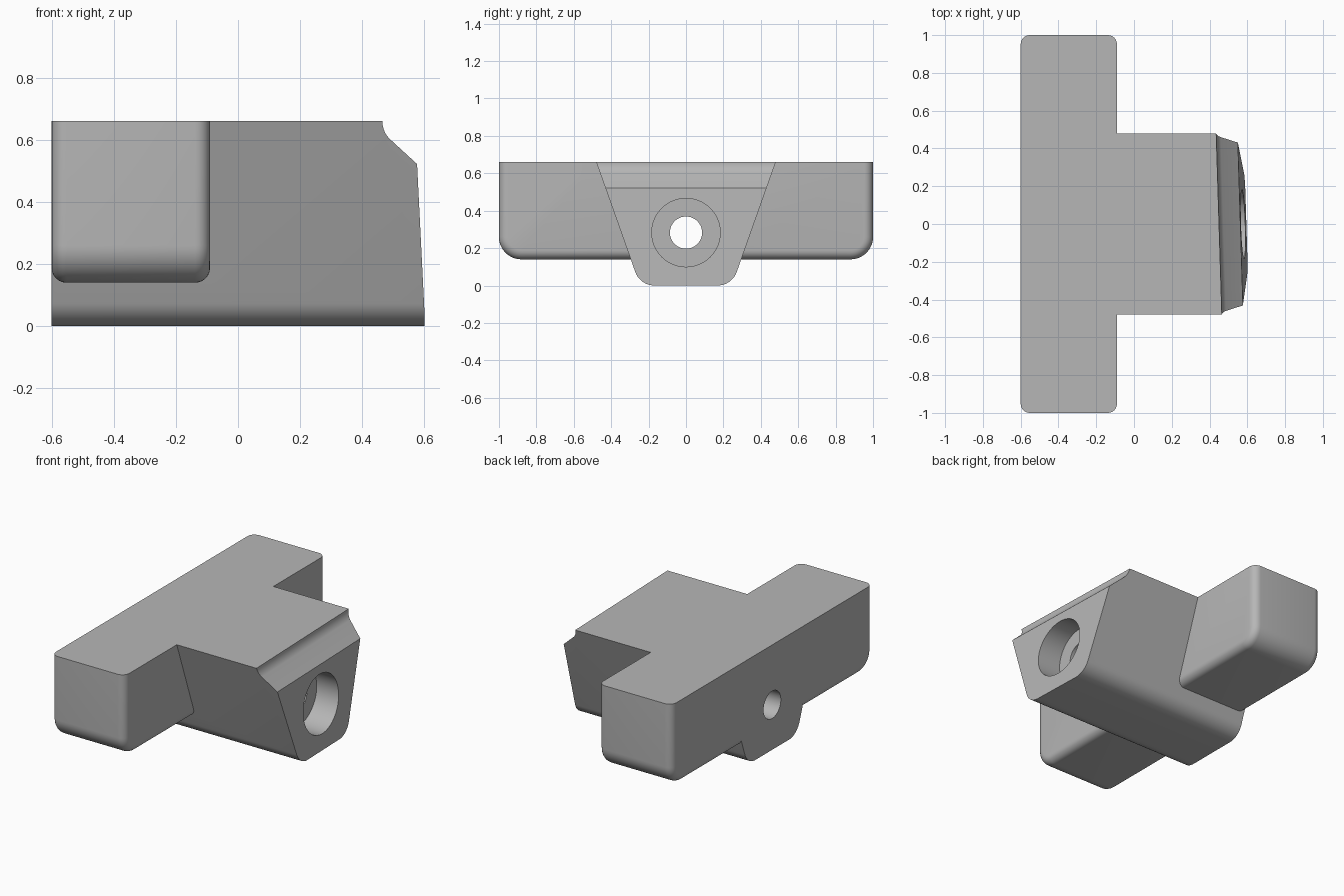
import bpy, bmesh, math
from mathutils import Vector

scene = bpy.context.scene
if "Cube" in bpy.data.objects:
    bpy.data.objects.remove(bpy.data.objects["Cube"], do_unlink=True)

grey = bpy.data.materials.new("plain grey")
grey.use_nodes = True
grey.diffuse_color = (0.47, 0.47, 0.47, 1)
grey.node_tree.nodes["Principled BSDF"].inputs["Base Color"].default_value = grey.diffuse_color

TOP, BACK = 0.66, -0.6


def make_object(name, bm):
    bmesh.ops.recalc_face_normals(bm, faces=bm.faces)
    mesh = bpy.data.meshes.new(name)
    bm.to_mesh(mesh)
    bm.free()
    mesh.materials.append(grey)
    obj = bpy.data.objects.new(name, mesh)
    scene.collection.objects.link(obj)
    return obj


def prism(points, place, start, end):
    """Loft a flat profile between two stations; place(a, b, t) gives a 3D point."""
    bm = bmesh.new()
    rings = [[bm.verts.new(place(a, b, t)) for a, b in points] for t in (start, end)]
    for ring in rings:
        bm.faces.new(ring)
    n = len(points)
    for i in range(n):
        j = (i + 1) % n
        bm.faces.new((rings[0][i], rings[0][j], rings[1][j], rings[1][i]))
    return bm


def arc(cx, cz, r, start, end, steps):
    angles = [math.radians(start + (end - start) * i / steps) for i in range(steps + 1)]
    return [(cx + r * math.cos(t), cz + r * math.sin(t)) for t in angles]


def mirrored(half):
    return half + [(-y, z) for y, z in reversed(half)]


def cylinder(name, radius, start, end):
    start, end = Vector(start), Vector(end)
    axis = end - start
    bm = bmesh.new()
    bmesh.ops.create_cone(bm, cap_ends=True, segments=64, radius1=radius,
                          radius2=radius, depth=axis.length)
    turn = axis.to_track_quat('Z', 'Y').to_matrix()
    for v in bm.verts:
        v.co = turn @ v.co + (start + end) / 2
    return make_object(name, bm)


def combine(target, tool, operation):
    mod = target.modifiers.new(operation.lower(), 'BOOLEAN')
    mod.object, mod.operation, mod.solver = tool, operation, 'EXACT'
    bpy.context.view_layer.objects.active = target
    bpy.ops.object.modifier_apply(modifier=mod.name)
    bpy.data.objects.remove(tool, do_unlink=True)


def along_x(y, z, x):
    return (x, y, z)


# Tapered body with rounded lower edges
lean = math.degrees(math.atan(0.355))
r = 0.11
half = arc(0.168, r, r, -90, -lean, 12) + [(0.48, TOP)]
body = make_object("mount_block", prism(mirrored(half), along_x, BACK, 0.75))

# Slightly skewed nose with a coved upper edge
SKEW = 0.031
cove = arc(0.53, TOP, 0.08, 180, 225, 10)
nose = [(0.45, 0.8)] + cove + [(0.563, 0.522), (0.601, -0.1), (0.9, -0.1), (0.9, 0.8)]
nose_cutter = make_object("nose_cutter", prism(
    nose, lambda x, z, y: (x - SKEW * y, y, z), -0.7, 0.7))
combine(body, nose_cutter, 'DIFFERENCE')

# Cross flange with rounded ends and softened edges
r = 0.12
half = arc(1 - r, 0.14 + r, r, -90, 0, 12) + [(1, TOP)]
bm = prism(mirrored(half), along_x, BACK, -0.09)
rim = [e for e in bm.edges
       if abs(e.verts[0].co.x - e.verts[1].co.x) < 1e-5
       and min(v.co.z for v in e.verts) < TOP - 0.001]
bmesh.ops.recalc_face_normals(bm, faces=bm.faces)
bmesh.ops.bevel(bm, geom=rim, offset=0.048, offset_type='OFFSET', segments=6,
                profile=0.5, affect='EDGES', clamp_overlap=False)
combine(body, make_object("cross_flange", bm), 'UNION')

# Long bore with a counterbore at each end
BORE = 0.283
for name, radius, x0, x1 in (("bore", 0.086, -0.8, 0.8),
                             ("rear_counterbore", 0.183, -0.8, -0.44),
                             ("nose_counterbore", 0.183, 0.42, 0.8)):
    combine(body, cylinder(name, radius, (x0, 0, BORE), (x1, 0, BORE)), 'DIFFERENCE')

# Blind screw holes in the flange
for side in (-1, 1):
    y = side * 0.743
    combine(body, cylinder("screw_hole", 0.082, (-0.345, y, 0.32), (-0.345, y, 0.8)),
            'DIFFERENCE')

# Smooth the rounded surfaces and keep corners crisp
bpy.ops.object.select_all(action='DESELECT')
body.select_set(True)
bpy.context.view_layer.objects.active = body
bpy.ops.object.shade_smooth_by_angle(angle=math.radians(30))
